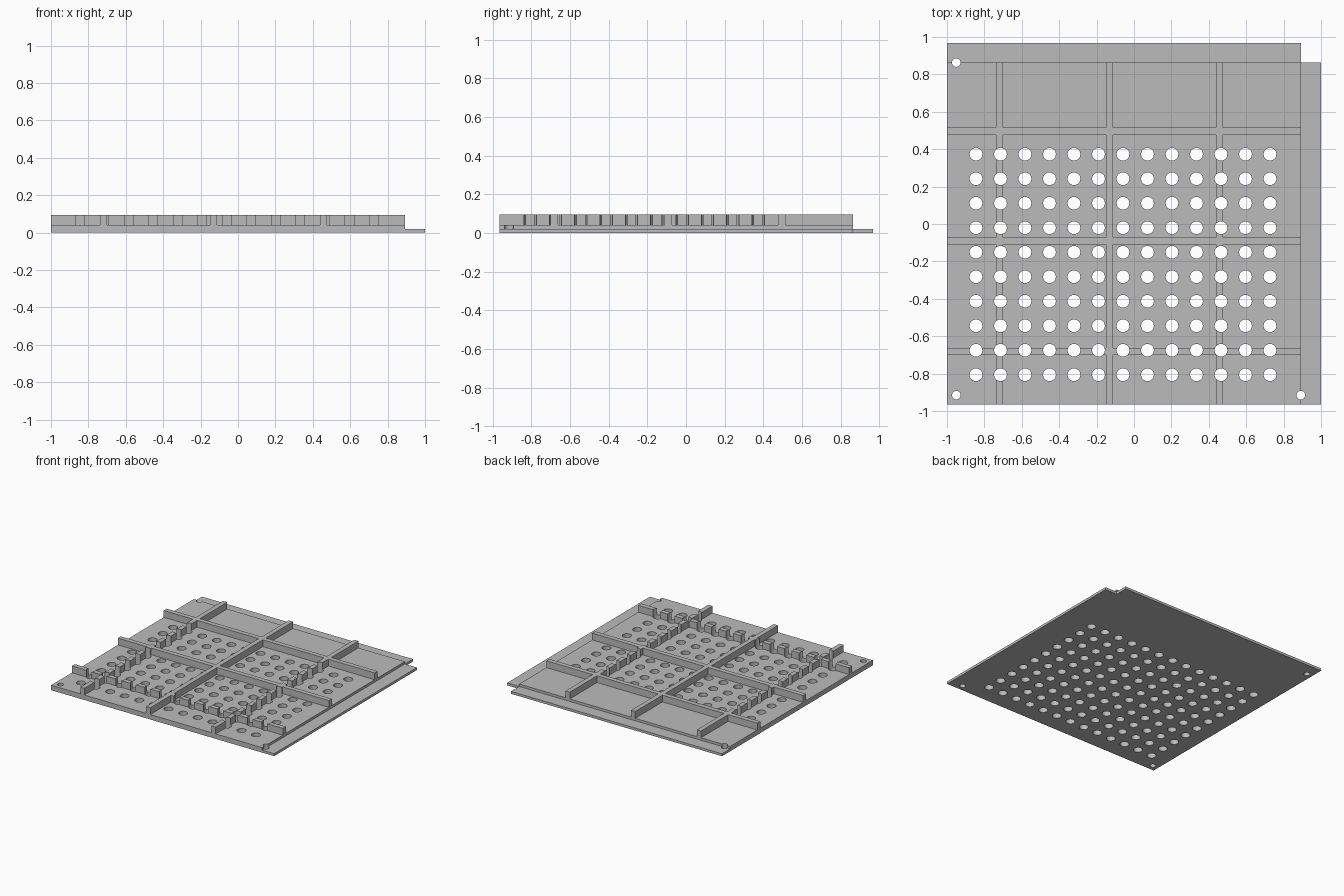
import bpy
import bmesh
import math
from mathutils import Matrix

default = bpy.data.objects.get("Cube")
if default:
    bpy.data.objects.remove(default, do_unlink=True)

# Sheet extents and heights
LEFT, RIGHT, LIP_X = -1.0, 0.892, 1.0
FRONT, BACK, LIP_Y = -0.965, 0.863, 0.967
Z_BASE, Z_TOP, Z_RIB = 0.02, 0.04, 0.095
RIB_X = (-0.72, -0.13, 0.457)
RIB_Y = (-0.681, -0.091, 0.496)
RIB_HALF = 0.019

grey = bpy.data.materials.new("plain grey")
grey.use_nodes = True
grey.diffuse_color = (0.5, 0.5, 0.5, 1)
grey.node_tree.nodes["Principled BSDF"].inputs["Base Color"].default_value = (0.5, 0.5, 0.5, 1)


def prism(bm, outline, z0, z1):
    """Extrude a counter-clockwise outline from z0 to z1."""
    face = bm.faces.new([bm.verts.new((x, y, z0)) for x, y in outline])
    new = bmesh.ops.extrude_face_region(bm, geom=[face])["geom"]
    verts = [v for v in new if isinstance(v, bmesh.types.BMVert)]
    bmesh.ops.translate(bm, verts=verts, vec=(0, 0, z1 - z0))


def rect(x0, x1, y0, y1):
    return [(x0, y0), (x1, y0), (x1, y1), (x0, y1)]


def finish(name, bm):
    bmesh.ops.recalc_face_normals(bm, faces=bm.faces)
    mesh = bpy.data.meshes.new(name)
    bm.to_mesh(mesh)
    bm.free()
    mesh.materials.append(grey)
    obj = bpy.data.objects.new(name, mesh)
    bpy.context.collection.objects.link(obj)
    return obj


# Bottom sheet, with one back corner notched out
bm = bmesh.new()
prism(bm, [(LEFT, FRONT), (LIP_X, FRONT), (LIP_X, BACK),
           (RIGHT, BACK), (RIGHT, LIP_Y), (LEFT, LIP_Y)], 0, Z_BASE)
bottom_sheet = finish("bottom_sheet", bm)

# Smaller sheet on top, leaving a lip on two sides
bm = bmesh.new()
prism(bm, rect(LEFT, RIGHT, FRONT, BACK), Z_BASE, Z_TOP)
top_sheet = finish("top_sheet", bm)

# Crossing stiffening ribs
bm = bmesh.new()
for x in RIB_X:
    prism(bm, rect(x - RIB_HALF, x + RIB_HALF, FRONT, BACK), Z_TOP, Z_RIB)
for y in RIB_Y:
    prism(bm, rect(LEFT, RIGHT, y - RIB_HALF, y + RIB_HALF), Z_TOP, Z_RIB)
ribs = finish("ribs", bm)

# Drills: a regular hole grid and three small corner holes
bm = bmesh.new()
holes = [(-0.845 + 0.131 * i, -0.806 + 0.131 * j, 0.034)
         for i in range(13) for j in range(10)]
holes += [(-0.95, BACK, 0.023), (-0.95, -0.915, 0.023), (RIGHT, -0.915, 0.023)]
for x, y, r in holes:
    bmesh.ops.create_cone(bm, cap_ends=True, segments=32, radius1=r, radius2=r,
                          depth=0.4, matrix=Matrix.Translation((x, y, 0)))
drills = finish("drills", bm)
drills.hide_render = True

# Drill every part, then bake the result
for part in (bottom_sheet, top_sheet, ribs):
    cut = part.modifiers.new("drill", 'BOOLEAN')
    cut.operation = 'DIFFERENCE'
    cut.solver = 'EXACT'
    cut.use_self = part is ribs
    cut.object = drills
    bpy.ops.object.select_all(action='DESELECT')
    part.select_set(True)
    bpy.context.view_layer.objects.active = part
    bpy.ops.object.modifier_apply(modifier=cut.name)
    bpy.ops.object.shade_smooth_by_angle(angle=math.radians(30))

bpy.data.objects.remove(drills, do_unlink=True)
